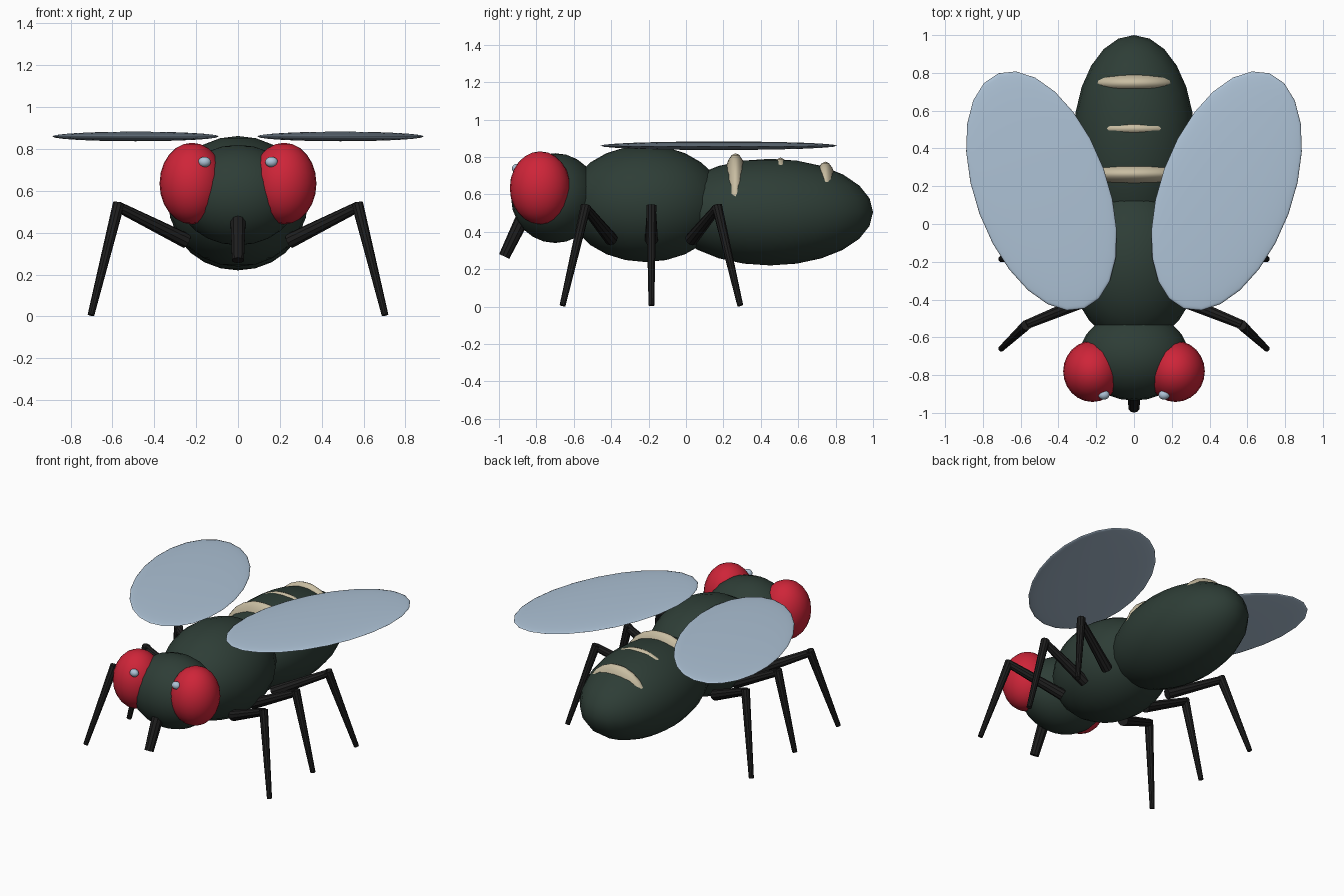
import bpy
from mathutils import Vector

cube = bpy.data.objects.get("Cube")
if cube:
    bpy.data.objects.remove(cube, do_unlink=True)


def material(name, rgb):
    mat = bpy.data.materials.new(name)
    mat.use_nodes = True
    mat.diffuse_color = (*rgb, 1)
    mat.node_tree.nodes["Principled BSDF"].inputs["Base Color"].default_value = (*rgb, 1)
    return mat


body_green = material("dark_green", (0.027, 0.047, 0.037))
eye_red = material("eye_red", (0.62, 0.018, 0.04))
wing_blue = material("pale_blue", (0.42, 0.54, 0.67))
band_cream = material("cream", (0.58, 0.51, 0.36))
leg_black = material("leg_black", (0.013, 0.013, 0.013))


def ellipsoid(name, center, radii, mat, turn=0):
    bpy.ops.mesh.primitive_uv_sphere_add(segments=24, ring_count=12, radius=1,
                                         location=center, rotation=(0, 0, turn))
    obj = bpy.context.object
    obj.name = name
    obj.scale = radii
    obj.data.materials.append(mat)
    bpy.ops.object.shade_smooth()
    return obj


def rod(name, start, end, r_start, r_end, mat):
    start, end = Vector(start), Vector(end)
    axis = end - start
    bpy.ops.mesh.primitive_cone_add(vertices=10, radius1=r_start, radius2=r_end,
                                    depth=axis.length, location=(start + end) / 2)
    obj = bpy.context.object
    obj.name = name
    obj.rotation_euler = axis.to_track_quat('Z', 'Y').to_euler()
    obj.data.materials.append(mat)
    bpy.ops.object.shade_smooth_by_angle()
    return obj


# Body
ellipsoid("abdomen", (0, 0.45, 0.505), (0.32, 0.55, 0.285), body_green)
ellipsoid("thorax", (0, -0.215, 0.55), (0.335, 0.42, 0.312), body_green)
ellipsoid("head", (0, -0.70, 0.58), (0.29, 0.235, 0.24), body_green)

# Raised bands across the abdomen: discs that only surface along the back
ellipsoid("front_band", (0, 0.265, 0.53), (0.29, 0.08, 0.29), band_cream)
ellipsoid("middle_band", (0, 0.505, 0.53), (0.275, 0.075, 0.267), band_cream)
ellipsoid("rear_band", (0, 0.745, 0.525), (0.238, 0.075, 0.25), band_cream)

# Mouthpart
rod("proboscis", (0, -0.855, 0.51), (0, -0.972, 0.268), 0.04, 0.03, leg_black)

# Hip, knee and foot positions along the body for each leg pair
leg_rows = {
    "front": (-0.40, -0.535, -0.66),
    "middle": (-0.185, -0.185, -0.185),
    "hind": (0.03, 0.165, 0.29),
}

for side, s in (("left", 1), ("right", -1)):
    # Eyes with a small glint
    ellipsoid(f"{side}_eye", (s * 0.22, -0.78, 0.635), (0.155, 0.162, 0.195), eye_red)
    ellipsoid(f"{side}_eye_glint", (s * 0.16, -0.905, 0.738), (0.03, 0.025, 0.025), wing_blue)
    # Flat wings swept outward toward the back
    ellipsoid(f"{side}_wing", (s * 0.49, 0.175, 0.86), (0.35, 0.663, 0.023), wing_blue, -s * 0.35)
    # Two-part legs
    for row, (hip_y, knee_y, foot_y) in leg_rows.items():
        knee = (s * 0.575, knee_y, 0.525)
        rod(f"{side}_{row}_upper_leg", (s * 0.245, hip_y, 0.36), knee, 0.036, 0.025, leg_black)
        rod(f"{side}_{row}_lower_leg", (s * 0.57, knee_y, 0.54), (s * 0.703, foot_y, 0.006),
            0.028, 0.016, leg_black)
